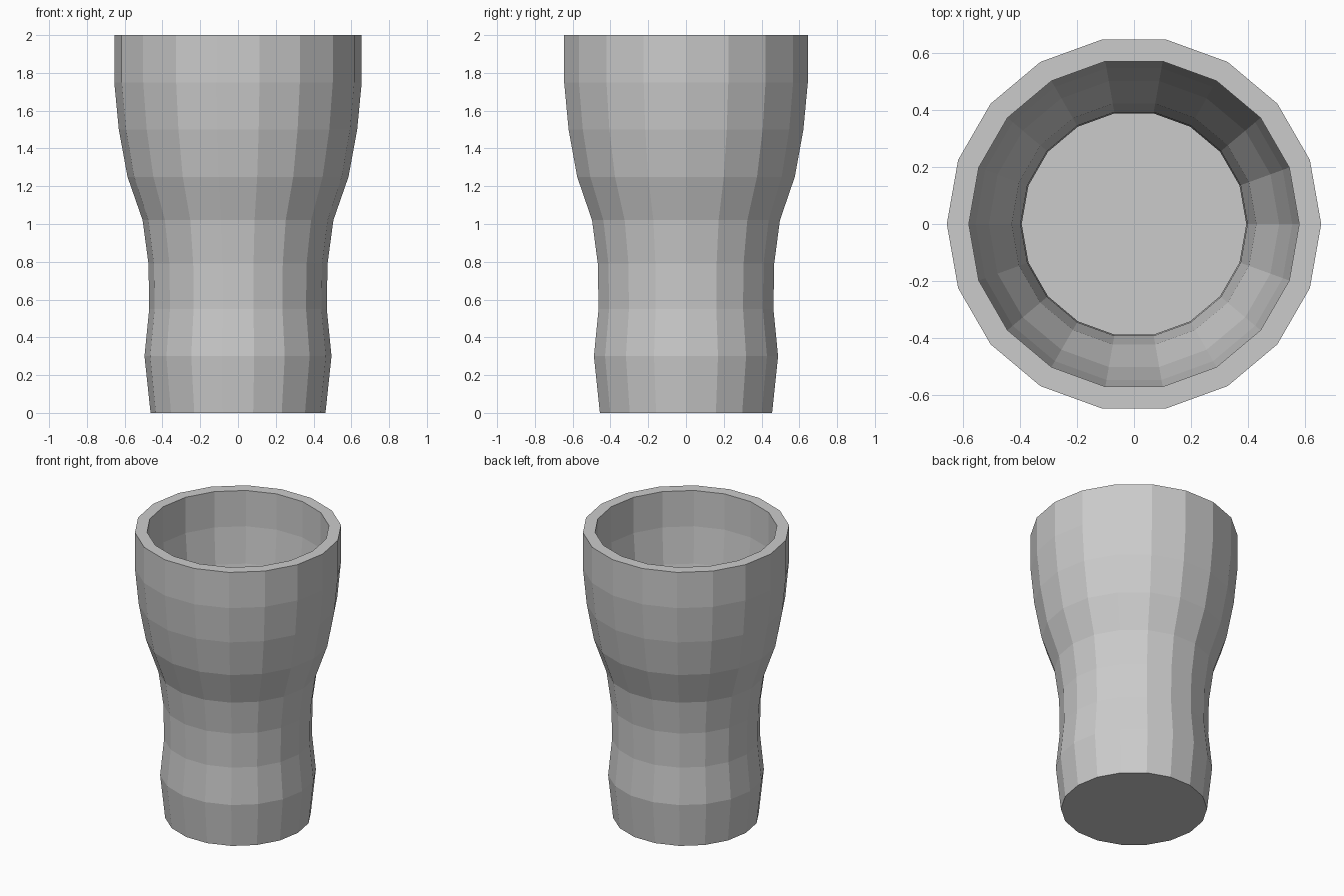
import bpy, bmesh
from math import cos, sin, tau

if "Cube" in bpy.data.objects:
    bpy.data.objects.remove(bpy.data.objects["Cube"])

SIDES = 18
WALL = 0.077

# Outer profile (radius, height), bottom to rim
outer = [(0.463, 0), (0.495, 0.3), (0.47, 0.55), (0.474, 0.79), (0.505, 1.02),
         (0.585, 1.25), (0.631, 1.5), (0.655, 1.75), (0.655, 2.0)]

# Inner profile runs back down to the raised floor
inner = [(r - WALL, z) for r, z in reversed(outer[1:])] + [(0.393, 0.08)]

bm = bmesh.new()
rings = [[bm.verts.new((r * cos(tau * i / SIDES), r * sin(tau * i / SIDES), z))
          for i in range(SIDES)] for r, z in outer + inner]

# Walls and rim
for a, b in zip(rings, rings[1:]):
    for i in range(SIDES):
        j = (i + 1) % SIDES
        bm.faces.new((a[i], a[j], b[j], b[i]))

# Underside and inside floor
bm.faces.new(rings[0][::-1])
bm.faces.new(rings[-1])
bmesh.ops.recalc_face_normals(bm, faces=bm.faces[:])

mesh = bpy.data.meshes.new("drinking_glass")
bm.to_mesh(mesh)
bm.free()
bpy.context.collection.objects.link(bpy.data.objects.new("drinking_glass", mesh))
